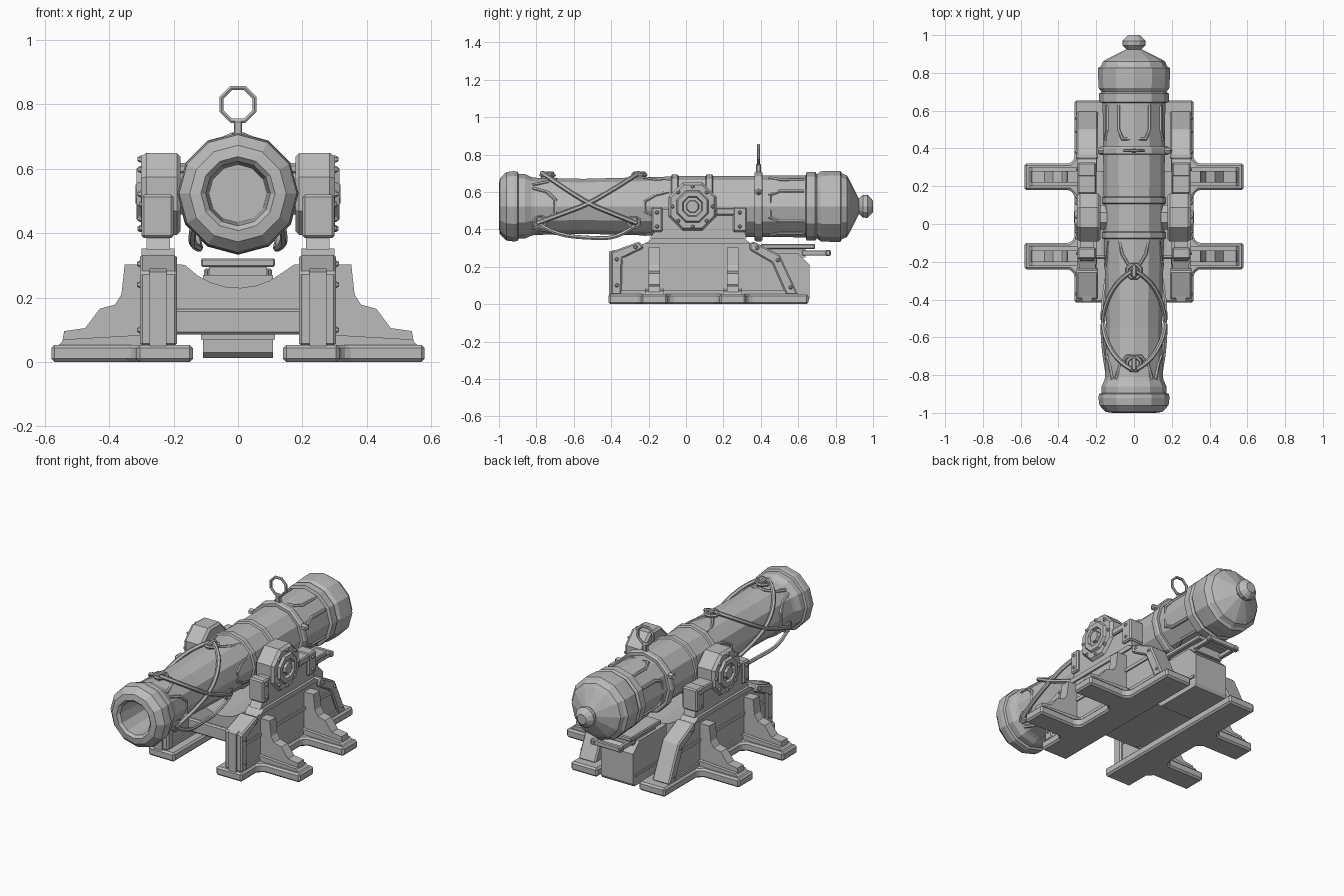
import bpy, bmesh, math
from mathutils import Vector

cube = bpy.data.objects.get("Cube")
if cube:
    bpy.data.objects.remove(cube)

iron = bpy.data.materials.new("plain_grey")
iron.use_nodes = True
GREY = (0.5, 0.5, 0.5, 1)
iron.diffuse_color = GREY
iron.node_tree.nodes["Principled BSDF"].inputs["Base Color"].default_value = GREY

AXIS_Z = 0.523          # height of the barrel axis
PIVOT = (0.035, 0.522)  # trunnion centre in y, z
SIDES = ((1, "left"), (-1, "right"))


def finish(name, bm, bevel=0):
    bmesh.ops.remove_doubles(bm, verts=bm.verts, dist=1e-5)
    bmesh.ops.recalc_face_normals(bm, faces=bm.faces)
    mesh = bpy.data.meshes.new(name)
    bm.to_mesh(mesh)
    bm.free()
    mesh.materials.append(iron)
    ob = bpy.data.objects.new(name, mesh)
    bpy.context.collection.objects.link(ob)
    if bevel:
        mod = ob.modifiers.new("edge", "BEVEL")
        mod.width, mod.segments = bevel, 1
    return ob


def prism(name, outline, axis, a, b, bevel=0):
    """Extrude a 2D outline along an axis from a to b."""
    bm = bmesh.new()
    rings = []
    for t in (a, b):
        place = {"x": lambda p: (t, p[0], p[1]), "y": lambda p: (p[0], t, p[1]),
                 "z": lambda p: (p[0], p[1], t)}[axis]
        rings.append([bm.verts.new(place(p)) for p in outline])
        bm.faces.new(rings[-1])
    n = len(outline)
    for i in range(n):
        j = (i + 1) % n
        bm.faces.new((rings[0][i], rings[0][j], rings[1][j], rings[1][i]))
    return finish(name, bm, bevel)


def box(name, x, y, z, bevel=0):
    return prism(name, [(x[0], y[0]), (x[1], y[0]), (x[1], y[1]), (x[0], y[1])], "z", *z, bevel)


def lathe(name, profile, sides, axis, centre, turn=0):
    """Turn (distance along axis, radius) pairs around the x or y axis."""
    bm = bmesh.new()
    rings = []
    for d, r in profile:
        ring = []
        for i in range(sides):
            a = math.tau * i / sides + turn
            u, w = r * math.sin(a), r * math.cos(a)
            off = (d, u, w) if axis == "x" else (u, d, w)
            ring.append(bm.verts.new(Vector(centre) + Vector(off)))
        rings.append(ring)
    for p, q in zip(rings, rings[1:]):
        for i in range(sides):
            j = (i + 1) % sides
            bm.faces.new((p[i], p[j], q[j], q[i]))
    bmesh.ops.remove_doubles(bm, verts=bm.verts, dist=1e-5)
    return finish(name, bm)


def tube(name, points, radius, closed=False, smooth=True):
    """Sweep a round section along a path."""
    cu = bpy.data.curves.new(name, "CURVE")
    cu.dimensions = "3D"
    cu.bevel_depth, cu.bevel_resolution, cu.use_fill_caps = radius, 1, True
    sp = cu.splines.new("NURBS" if smooth else "POLY")
    sp.points.add(len(points) - 1)
    for p, co in zip(sp.points, points):
        p.co = (*co, 1)
    sp.use_cyclic_u = closed
    if smooth:
        sp.use_endpoint_u, sp.order_u, sp.resolution_u = True, 3, 4
    cu.materials.append(iron)
    tmp = bpy.data.objects.new(name, cu)
    mesh = bpy.data.meshes.new_from_object(tmp)
    bpy.data.objects.remove(tmp)
    for f in mesh.polygons:
        f.use_smooth = False
    ob = bpy.data.objects.new(name, mesh)
    bpy.context.collection.objects.link(ob)
    return ob


def ring(name, centre, radius, thick, plane, sides=8):
    pts = []
    for i in range(sides):
        a = math.tau * (i + 0.5) / sides
        u, w = radius * math.cos(a), radius * math.sin(a)
        off = {"xz": (u, 0, w), "yz": (0, u, w), "xy": (u, w, 0)}[plane]
        pts.append(Vector(centre) + Vector(off))
    return tube(name, pts, thick, True, False)


def on_barrel(angle, y, r):
    a = math.radians(angle)
    return (r * math.sin(a), y, AXIS_Z + r * math.cos(a))


# Barrel with hollow bore, mouldings and rear knob
lathe("barrel", [
    (-0.72, 0), (-0.72, 0.09), (-0.985, 0.1), (-1, 0.115), (-0.995, 0.15), (-0.96, 0.183),
    (-0.92, 0.188), (-0.9, 0.185), (-0.895, 0.172), (-0.86, 0.172), (-0.83, 0.158), (-0.81, 0.153),
    (-0.55, 0.147), (-0.2, 0.156), (-0.08, 0.159), (-0.075, 0.17), (-0.045, 0.17), (-0.04, 0.161),
    (0.105, 0.161), (0.11, 0.17), (0.14, 0.17), (0.145, 0.161), (0.64, 0.166), (0.645, 0.184),
    (0.69, 0.184), (0.7, 0.172), (0.72, 0.187), (0.78, 0.19), (0.825, 0.19), (0.835, 0.175),
    (0.86, 0.165), (0.875, 0.14), (0.92, 0.05), (0.925, 0.04), (0.945, 0.06), (0.97, 0.062),
    (0.99, 0.042), (1, 0.03), (1, 0)], 12, "y", (0, 0, AXIS_Z))

# Band and lifting ring
lathe("ring_band", [(0.365, 0.15), (0.365, 0.18), (0.375, 0.187), (0.4, 0.187), (0.41, 0.18),
                    (0.41, 0.15)], 12, "y", (0, 0, AXIS_Z))
lathe("band_bolts", [(-0.175, 0), (-0.19, 0.018), (-0.19, 0.018), (0.19, 0.018), (0.205, 0)],
      6, "x", (0, 0.388, 0.6))
box("ring_stem", (-0.013, 0.013), (0.375, 0.4), (0.69, 0.75), 0.004)
ring("lifting_ring", (0, 0.388, 0.8), 0.055, 0.008, "xz")

# Raised trims on the barrel
for k in range(4):
    c = 90 * k
    shape = ((-30, 0.63), (-30, 0.5), (-22, 0.45), (22, 0.45), (30, 0.5), (30, 0.63))
    tube("breech_trim", [on_barrel(c + a, y, 0.163) for a, y in shape], 0.01, smooth=False)
    shape = ((-40, -0.82), (-30, -0.74), (-14, -0.7), (14, -0.7), (30, -0.74), (40, -0.82))
    tube("muzzle_trim", [on_barrel(c + a, y, 0.149) for a, y in shape], 0.01, smooth=False)
    shape = ((-30, -0.09), (-24, -0.16), (-10, -0.22), (10, -0.22), (24, -0.16), (30, -0.09))
    tube("chase_trim", [on_barrel(c + a, y, 0.153) for a, y in shape], 0.009, smooth=False)

# Rope lugs with rings: two on top, two low on each flank
for y in (-0.25, -0.74):
    box("top_lug", (-0.013, 0.013), (y - 0.035, y + 0.035), (0.65, 0.71), 0.006)
    ring("top_lug_ring", (0, y, 0.69), 0.038, 0.01, "xy")
for s, side in SIDES:
    for y in (-0.28, -0.78):
        x, _, z = on_barrel(122 * s, y, 0.155)
        ring(side + "_lug_ring", (x, y, z), 0.032, 0.01, "yz")
        box(side + "_lug", (x - 0.015, x + 0.015), (y - 0.02, y + 0.02), (z - 0.012, z + 0.025), 0.005)

# Ropes crossing on the flanks and hanging below
for s, side in SIDES:
    for name, y0, y1 in (("_rope_back", -0.25, -0.78), ("_rope_front", -0.77, -0.28)):
        pts = [on_barrel(a * s, y0 + (y1 - y0) * t, r) for a, t, r in
               ((4, 0, 0.18), (28, 0.08, 0.172), (62, 0.3, 0.168), (86, 0.52, 0.168),
                (102, 0.75, 0.166), (118, 0.97, 0.165), (123, 1.03, 0.165))]
        tube(side + name, pts, 0.0125)
    tube(side + "_rope_hanging", [(s * 0.135, -0.79, 0.43), (s * 0.15, -0.7, 0.37), (s * 0.12, -0.5, 0.352),
                                  (s * 0.12, -0.36, 0.355), (s * 0.135, -0.27, 0.42)], 0.0115)

for s, side in SIDES:
    def span(a, b):
        return (s * a, s * b)

    def studs(name, points, x):
        for y, z in points:
            lathe(side + name, [(s * (x - 0.02), 0.011), (s * x, 0.011), (s * (x + 0.008), 0.006),
                                (s * (x + 0.008), 0)], 6, "x", (0, y, z))

    # Ground plate with two outriggers
    plate = [(0.14, -0.415), (0.315, -0.415)]
    for y0, y1 in ((-0.24, -0.1), (0.18, 0.32)):
        plate += [(0.315, y0 - 0.025), (0.34, y0), (0.58, y0), (0.58, y1), (0.34, y1), (0.315, y1 + 0.025)]
    plate += [(0.315, 0.655), (0.14, 0.655)]
    prism(side + "_ground_plate", [(s * x, y) for x, y in plate], "z", 0, 0.053, 0.01)

    # Lower cheek, its mouldings and the iron straps on both ends
    prism(side + "_cheek", [(-0.385, 0.05), (-0.385, 0.255), (-0.2, 0.335), (0.33, 0.335), (0.47, 0.25),
                            (0.555, 0.05)], "x", *span(0.205, 0.29))
    box(side + "_cheek_foot", span(0.195, 0.3), (-0.36, 0.55), (0.05, 0.075))
    box(side + "_cheek_rib", span(0.2, 0.298), (-0.34, 0.5), (0.195, 0.215))
    prism(side + "_cheek_cap", [(-0.215, 0.325), (-0.18, 0.352), (0.31, 0.352), (0.345, 0.325)],
          "x", *span(0.198, 0.3))
    prism(side + "_front_strap", [(-0.4, 0.05), (-0.4, 0.28), (-0.25, 0.335), (-0.225, 0.3), (-0.34, 0.245),
                                  (-0.345, 0.05)], "x", *span(0.19, 0.305), 0.008)
    prism(side + "_rear_strap", [(0.34, 0.325), (0.36, 0.335), (0.5, 0.265), (0.6, 0.05), (0.535, 0.05),
                                 (0.46, 0.22), (0.34, 0.29)], "x", *span(0.19, 0.305), 0.008)
    prism(side + "_front_post_face", [(-0.412, 0.05), (-0.412, 0.28), (-0.38, 0.29), (-0.38, 0.05)],
          "x", *span(0.222, 0.275))
    studs("_strap_stud", ((-0.37, 0.1), (-0.37, 0.24), (-0.27, 0.305), (0.38, 0.3), (0.49, 0.235),
                          (0.56, 0.09)), 0.305)

    # Upper cheek bracket holding the trunnion
    prism(side + "_upper_bracket", [(-0.195, 0.35), (-0.17, 0.385), (-0.17, 0.5), (-0.12, 0.51), (0.19, 0.51),
                                    (0.31, 0.5), (0.31, 0.4), (0.325, 0.35)], "x", *span(0.212, 0.285))
    for y0, y1 in ((-0.185, -0.125), (0.25, 0.325)):
        box(side + "_bracket_strap", span(0.2, 0.3), (y0, y1), (0.385, 0.52), 0.008)
        ym = (y0 + y1) / 2
        studs("_bracket_stud", ((ym, 0.415), (ym, 0.49)), 0.3)
    box(side + "_bracket_shelf", span(0.2, 0.298), (0.16, 0.27), (0.475, 0.515), 0.006)

    # Trunnion housing and stud circle
    lathe(side + "_trunnion", [(s * d, r) for d, r in (
        (0.1, 0), (0.1, 0.07), (0.178, 0.07), (0.178, 0.125), (0.19, 0.138), (0.285, 0.138), (0.302, 0.125),
        (0.302, 0.093), (0.316, 0.085), (0.316, 0.058), (0.3, 0.052), (0.3, 0.036), (0.318, 0.032),
        (0.318, 0))], 8, "x", (0, *PIVOT), math.pi / 8)
    studs("_trunnion_stud", [(PIVOT[0] + 0.108 * math.sin(math.tau * i / 8),
                              PIVOT[1] + 0.108 * math.cos(math.tau * i / 8)) for i in range(8)], 0.304)

    # Stepped knees on the outriggers
    knee = [(0.28, 0.05), (0.28, 0.302), (0.352, 0.302), (0.362, 0.21), (0.382, 0.178), (0.43, 0.165),
            (0.475, 0.105), (0.54, 0.096), (0.548, 0.05)]
    for y in (-0.17, 0.25):
        prism(side + "_knee", [(s * x, z) for x, z in knee], "y", y - 0.03, y + 0.03)
        prism(side + "_knee_foot", [(s * x, z) for x, z in ((0.28, 0.05), (0.28, 0.085), (0.54, 0.07),
                                                            (0.56, 0.05))], "y", y - 0.05, y + 0.05)

# Transom joining the cheeks, with a hollowed top
hollow = [(0.225 * math.sin(math.radians(a)), 0.455 - 0.225 * math.cos(math.radians(a)))
          for a in range(46, -47, -12)]
prism("transom", [(-0.21, 0.1), (-0.21, 0.303), (-0.175, 0.303)] + [(-x, z) for x, z in hollow] +
      [(0.175, 0.303), (0.21, 0.303), (0.21, 0.1), (0.15, 0.085), (-0.15, 0.085)], "y", -0.17, 0.28)
box("transom_beam", (-0.21, 0.21), (-0.185, -0.16), (0.085, 0.165), 0.008)

# Rear chest, elevating slab and handle
prism("rear_chest", [(0.34, 0.03), (0.36, 0.012), (0.65, 0.012), (0.66, 0.03), (0.66, 0.21), (0.6, 0.27),
                     (0.34, 0.27)], "x", -0.108, 0.108)
box("chest_band", (-0.115, 0.115), (0.335, 0.645), (0.07, 0.085))
box("elevating_slab", (-0.115, 0.115), (0.4, 0.69), (0.295, 0.322), 0.005)
box("slab_support", (-0.09, 0.09), (0.42, 0.64), (0.25, 0.3))
for x in (-0.085, 0.085):
    box("handle_arm", (x - 0.012, x + 0.012), (0.62, 0.775), (0.26, 0.288), 0.004)
box("handle_bar", (-0.105, 0.105), (0.745, 0.772), (0.258, 0.29), 0.005)
